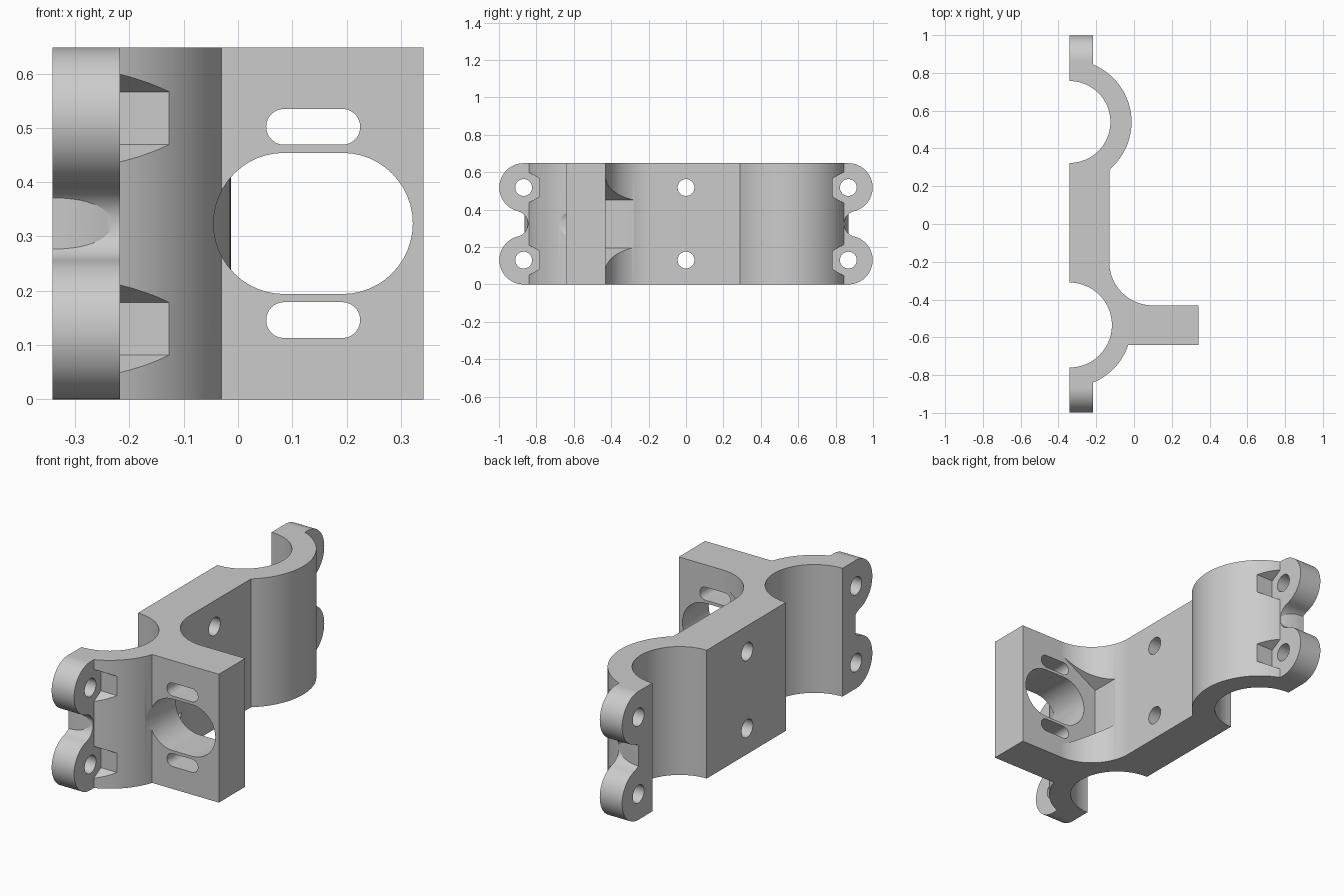
import bpy, bmesh
from math import sin, cos, radians, atan2, degrees

cube = bpy.data.objects.get("Cube")
if cube:
    bpy.data.objects.remove(cube, do_unlink=True)

H, BACK, FRONT = 0.648, -0.342, 0.342   # height, clamp face, arm end
MID = H / 2
BOLT_Z = (0.13, H - 0.13)
BOLT_Y, LOBE_R = 0.868, 0.13

grey = bpy.data.materials.new("plain grey")
grey.use_nodes = True
COLOUR = (0.6, 0.6, 0.6, 1)
grey.diffuse_color = COLOUR
grey.node_tree.nodes["Principled BSDF"].inputs["Base Color"].default_value = COLOUR


def arc(cx, cy, r, start, end, n=24):
    """Points on an arc, angles in degrees."""
    angles = [radians(start + (end - start) * i / n) for i in range(n + 1)]
    return [(cx + r * cos(a), cy + r * sin(a)) for a in angles]


def prism(name, outline, axis, low, high):
    """Extrude a 2D outline along an axis; outline holds the other two axes in order."""
    place = {"x": lambda p, d: (d, p[0], p[1]),
             "y": lambda p, d: (p[0], d, p[1]),
             "z": lambda p, d: (p[0], p[1], d)}[axis]
    bm = bmesh.new()
    rings = [[bm.verts.new(place(p, d)) for p in outline] for d in (low, high)]
    bm.faces.new(rings[0])
    bm.faces.new(rings[1])
    for i in range(len(outline)):
        j = (i + 1) % len(outline)
        bm.faces.new((rings[0][i], rings[0][j], rings[1][j], rings[1][i]))
    bmesh.ops.recalc_face_normals(bm, faces=bm.faces)
    mesh = bpy.data.meshes.new(name)
    bm.to_mesh(mesh)
    bm.free()
    mesh.materials.append(grey)
    obj = bpy.data.objects.new(name, mesh)
    bpy.context.collection.objects.link(obj)
    return obj


def combine(target, tool, operation="DIFFERENCE"):
    """Apply a boolean and discard the tool."""
    bpy.context.view_layer.objects.active = target
    mod = target.modifiers.new("boolean", "BOOLEAN")
    mod.operation, mod.solver, mod.object = operation, "EXACT", tool
    bpy.ops.object.modifier_apply(modifier=mod.name)
    bpy.data.objects.remove(tool, do_unlink=True)


def slot(x0, x1, z, r):
    """Rounded slot outline in x and z."""
    return arc(x1, z, r, -90, 90) + arc(x0, z, r, 90, 270)


def hexagon(cx, cy, apothem, first):
    return arc(cx, cy, apothem / cos(radians(30)), first, first + 300, 5)


# Body: two half-round saddles, a straight web and a side arm
R_OUT, Y_REAR, Y_FRONT = 0.329, 0.54, -0.535
WEB = -0.131
rear_end = degrees(atan2(-0.25, WEB - BACK))
arm_start = degrees(atan2(-0.106, 0.311))
outline = (
    arc(BACK, Y_REAR, R_OUT, 90, rear_end, 40)
    + arc(0.1, -0.2, 0.231, 180, 270, 32)
    + [(FRONT, -0.431), (FRONT, -0.641)]
    + arc(BACK, Y_FRONT, R_OUT, arm_start, -90, 32)
    + arc(BACK, Y_FRONT, 0.225, -90, 90, 40)
    + arc(BACK, Y_REAR, 0.217, -90, 90, 40)
)
body = prism("clamp_body", outline, "z", 0, H)

# Two-lobed bolt flanges at both ends
NECK_Y, NECK_R = 0.914, 0.069
turn = degrees(atan2(MID - LOBE_R, NECK_Y - BOLT_Y))
flange = (
    [(0.8, 0)]
    + arc(BOLT_Y, BOLT_Z[0], LOBE_R, -90, turn, 32)
    + arc(NECK_Y, MID, NECK_R, 180 + turn, 180 - turn, 20)[1:-1]
    + arc(BOLT_Y, BOLT_Z[1], LOBE_R, -turn, 90, 32)
    + [(0.8, H)]
)
for side in (-1, 1):
    combine(body, prism("flange", [(side * y, z) for y, z in flange],
                        "x", BACK, -0.217), "UNION")

# Bolt holes, with hexagonal nut pockets behind the flanges
for z in BOLT_Z:
    for y in (-BOLT_Y, 0, BOLT_Y):
        if y:
            combine(body, prism("nut_pocket", hexagon(y, z, 0.084, 30), "x", -0.217, 0.1))
        combine(body, prism("bolt_hole", arc(y, z, 0.045, 0, 352.5, 47), "x", -0.6, 0.1))

# Large nut recess cut into the fillet behind the arm
combine(body, prism("nut_recess", hexagon(0.106, MID, 0.222, 30), "y", -0.431, 0))

# Arm openings: one wide slot between two narrow ones
for z, r in ((MID, 0.13), (MID - 0.178, 0.033), (MID + 0.178, 0.033)):
    combine(body, prism("arm_slot", slot(0.085, 0.192, z, r), "y", -0.9, 0))

# Smooth the curves, keep flat faces flat
bpy.ops.object.select_all(action="DESELECT")
body.select_set(True)
bpy.context.view_layer.objects.active = body
bpy.ops.object.shade_smooth_by_angle(angle=radians(25))
weighted = body.modifiers.new("weighted normals", "WEIGHTED_NORMAL")
weighted.keep_sharp = True
